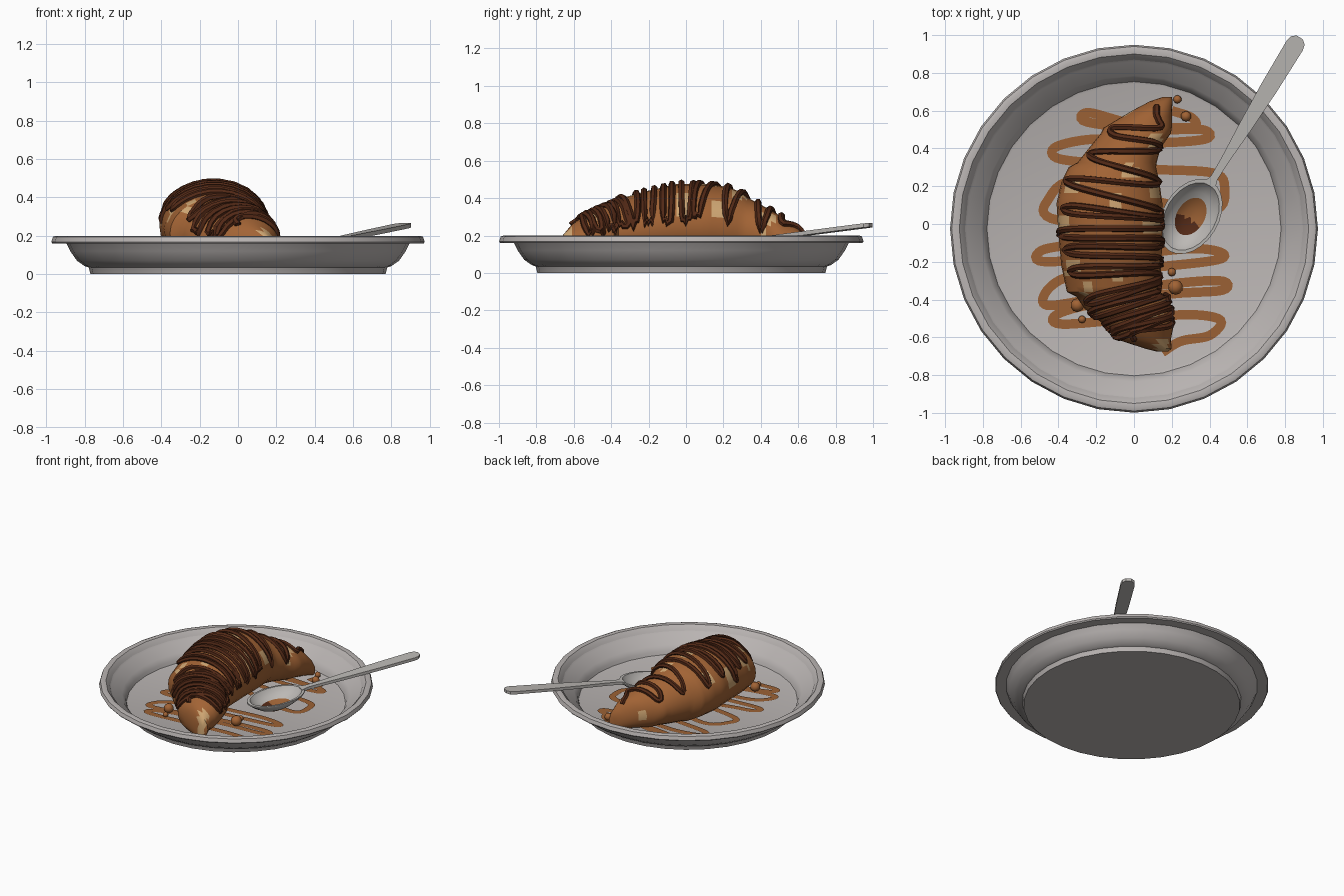
import bpy, bmesh, math
from mathutils import Vector
from mathutils.bvhtree import BVHTree

if "Cube" in bpy.data.objects:
    bpy.data.objects.remove(bpy.data.objects["Cube"])

FLOOR = 0.03


def mat(name, col):
    m = bpy.data.materials.new(name)
    m.diffuse_color = (*col, 1)
    m.use_nodes = True
    m.node_tree.nodes["Principled BSDF"].inputs["Base Color"].default_value = m.diffuse_color
    return m


GREY = mat("warm grey ceramic", (0.49, 0.46, 0.45))
STEEL = mat("spoon grey", (0.50, 0.48, 0.46))
CRUST = mat("baked crust", (0.36, 0.125, 0.035))
PALE = mat("pale flakes", (0.62, 0.38, 0.17))
CHOC = mat("dark chocolate", (0.085, 0.022, 0.008))
SAUCE = mat("caramel sauce", (0.33, 0.12, 0.035))


def finish(name, bm, mats, angle=40):
    bmesh.ops.recalc_face_normals(bm, faces=bm.faces)
    me = bpy.data.meshes.new(name)
    bm.to_mesh(me)
    bm.free()
    ob = bpy.data.objects.new(name, me)
    bpy.context.collection.objects.link(ob)
    for m in mats:
        me.materials.append(m)
    bpy.ops.object.select_all(action='DESELECT')
    ob.select_set(True)
    bpy.context.view_layer.objects.active = ob
    bpy.ops.object.shade_smooth_by_angle(angle=math.radians(angle))
    return ob


def loft(bm, rings, caps=True):
    """Join closed rings of points, optionally capping both ends."""
    vs = [[bm.verts.new(p) for p in r] for r in rings]
    n = len(vs[0])
    for a, b in zip(vs, vs[1:]):
        for i in range(n):
            j = (i + 1) % n
            bm.faces.new((a[i], a[j], b[j], b[i]))
    if caps:
        bm.faces.new(vs[0])
        bm.faces.new(vs[-1])


def smooth_path(pts, steps):
    """Catmull-Rom through the points."""
    pts = [Vector(p) for p in pts]
    p = [pts[0]] + pts + [pts[-1]]
    out = []
    for i in range(1, len(p) - 2):
        a, b, c, d = p[i - 1:i + 3]
        for k in range(steps):
            t = k / steps
            out.append(0.5 * (2 * b + (c - a) * t + (2 * a - 5 * b + 4 * c - d) * t * t
                              + (3 * b - a - 3 * c + d) * t ** 3))
    return out + [pts[-1]]


# plate: lathed profile, slightly off centre because the spoon overhangs
prof = [(0.77, 0), (0.785, 0.06), (0.81, 0.095), (0.885, 0.15), (0.895, 0.16), (0.968, 0.16),
        (0.974, 0.168), (0.965, 0.195), (0.95, 0.2), (0.925, 0.197), (0.90, 0.17), (0.875, 0.12),
        (0.84, 0.07), (0.80, 0.042), (0.765, FLOOR)]
bm = bmesh.new()
N = 32
loft(bm, [[(r * math.cos(2 * math.pi * i / N), -0.025 + r * math.sin(2 * math.pi * i / N), z)
           for i in range(N)] for r, z in prof])
finish("plate", bm, [GREY], 35)

# croissant: y, centre x, half width, top z (close pairs make the rolled steps)
st = [(-0.675, .15, .03, .15), (-0.66, .13, .07, .20), (-0.61, .05, .145, .26), (-0.54, .03, .18, .31),
      (-0.45, -.03, .23, .35), (-0.385, -.06, .245, .375), (-0.36, -.11, .245, .395), (-0.22, -.12, .265, .435),
      (-0.05, -.125, .275, .475), (0.11, -.13, .28, .475), (0.22, -.125, .26, .46), (0.30, -.115, .232, .43),
      (0.325, -.09, .21, .405), (0.40, -.05, .19, .365), (0.48, .01, .185, .32), (0.51, .02, .18, .30),
      (0.60, .095, .105, .24), (0.65, .145, .06, .17), (0.672, .175, .025, .12)]
rings = []
for a, b in zip(st, st[1:]):
    k = max(1, round((b[0] - a[0]) / 0.03))
    rings += [[a[q] + (b[q] - a[q]) * i / k for q in range(4)] for i in range(k)]
rings.append(st[-1])
bm = bmesh.new()
M = 28
secs = []
for y, c, w, top in rings:
    h = (top - FLOOR) / 2
    secs.append([(c + w * math.cos(2 * math.pi * i / M), y, FLOOR + h + h * math.sin(2 * math.pi * i / M))
                 for i in range(M)])
loft(bm, secs)
bmesh.ops.recalc_face_normals(bm, faces=bm.faces)
# pale flaky patches near chosen spots
spots = [(-.32, .21), (-.37, 0), (-.25, -.35), (-.33, -.23), (-.02, .29), (.1, .17), (0, -.42), (.15, -.64),
         (.1, .0), (-.05, .6), (.12, .45), (-.1, .12), (-.08, -.27), (.11, -.5)]
for f in bm.faces:
    p = f.calc_center_median()
    if f.normal.z > -0.1 and any(abs(p.x - x) < .033 and abs(p.y - y) < .042 for x, y in spots):
        f.material_index = 1
tree = BVHTree.FromBMesh(bm)
finish("croissant", bm, [CRUST, PALE], 40)

# chocolate drizzle: zigzag turning points dropped onto the croissant
turns = [(.12, .60), (.13, .53), (-.10, .49), (.11, .41), (-.20, .36), (.09, .23), (-.31, .22), (.12, .06),
         (-.32, .075), (.14, .0), (-.35, -.05), (.13, -.10), (-.31, -.14), (.12, -.20), (-.29, -.25),
         (.10, -.28), (-.21, -.40), (.15, -.33), (-.20, -.47), (.17, -.40), (-.14, -.54), (.18, -.47),
         (-.08, -.58), (.18, -.52), (.0, -.59)]
flat = []
for i, (x, y) in enumerate(turns):
    flat += [(x, y + .022, 0), (x, y - .022, 0)]
line = []
for p in smooth_path(flat, 8):
    hit = None
    while hit is None:
        hit = tree.ray_cast(Vector((p.x, p.y, 2)), Vector((0, 0, -1)))[0]
        p.x += 0.01 if p.x < 0 else -0.01
    if not line or (hit - line[-1]).length > 0.012:
        line.append(hit + Vector((0, 0, 0.008)))
cu = bpy.data.curves.new("drizzle_curve", 'CURVE')
cu.dimensions = '3D'
cu.bevel_depth = 0.018
cu.bevel_resolution = 1
cu.use_fill_caps = True
sp = cu.splines.new('POLY')
sp.points.add(len(line) - 1)
for q, p in zip(sp.points, line):
    q.co = (*p, 1)
tmp = bpy.data.objects.new("drizzle_helper", cu)
bpy.context.collection.objects.link(tmp)
me = bpy.data.meshes.new_from_object(tmp.evaluated_get(bpy.context.evaluated_depsgraph_get()))
bpy.data.objects.remove(tmp)
bm = bmesh.new()
bm.from_mesh(me)
for f in bm.faces:
    f.material_index = 0
finish("chocolate_drizzle", bm, [CHOC], 50)

# sauce lines lying on the plate: flat ribbon
path = [(.2, .6), (.31, .56), (.30, .51), (0, .53), (-.24, .59), (-.25, .54), (.1, .50), (.36, .50), (.38, .45),
        (.1, .43), (-.2, .45), (-.41, .41), (-.41, .35), (-.2, .32), (.1, .29), (.42, .27), (.48, .19), (.44, .08),
        (.2, .10), (-.3, .23), (-.46, .12), (-.44, .03), (-.1, -.03), (-.3, -.10), (-.49, -.14), (-.47, -.20),
        (0, -.16), (.3, -.13), (.46, -.15), (.44, -.19), (.1, -.23), (-.3, -.27), (-.44, -.33), (-.48, -.42),
        (-.35, -.42), (.1, -.33), (.45, -.30), (.47, -.35), (.2, -.37), (-.2, -.42), (-.41, -.48),
        (-.38, -.53), (0, -.50), (.3, -.48), (.46, -.51), (.40, -.59), (.25, -.62), (.15, -.68)]
bm = bmesh.new()
pts = smooth_path([(x, y, FLOOR + .005) for x, y in path], 6)
prev = None
for i, p in enumerate(pts):
    t = (pts[min(i + 1, len(pts) - 1)] - pts[max(i - 1, 0)]).normalized()
    s = Vector((-t.y, t.x, 0)) * 0.025
    cur = (bm.verts.new(p + s), bm.verts.new(p - s))
    if prev:
        bm.faces.new((prev[0], prev[1], cur[1], cur[0]))
    prev = cur
for f in bm.faces:
    f.normal_update()
    if f.normal.z < 0:
        f.normal_flip()
me = bpy.data.meshes.new("plate_sauce")
bm.to_mesh(me)
bm.free()
me.materials.append(SAUCE)
bpy.context.collection.objects.link(bpy.data.objects.new("plate_sauce", me))

# crumbs
for i, (x, y, r) in enumerate([(.23, .66, .022), (.275, .57, .028), (.2, -.255, .022), (.22, -.335, .04),
                               (-.3, -.43, .036), (-.275, -.505, .02)]):
    bm = bmesh.new()
    bmesh.ops.create_icosphere(bm, subdivisions=2, radius=r)
    bmesh.ops.translate(bm, verts=bm.verts, vec=(x, y, FLOOR + r * .9))
    finish(f"crumb_{i}", bm, [CRUST], 40)

# spoon: u runs along the handle, v across
U = Vector((0.52, 0.854, 0.11))
V = Vector((0.854, -0.52, 0))
C = Vector((0.30, 0.04, 0.135))


def spoon_pt(u, v, w):
    return C + U * u + V * v + Vector((0, 0, w))


bm = bmesh.new()
K = 24
rad = [(.02, -.1), (.3, -.092), (.6, -.065), (.85, -.03), (1, -.004), (1, .006), (.9, .006), (.8, -.022),
       (.65, -.042), (.5, -.06), (.35, -.073), (.2, -.08), (.02, -.083)]
loft(bm, [[spoon_pt(.215 * r * math.cos(2 * math.pi * i / K), .148 * r * math.sin(2 * math.pi * i / K), w)
           for i in range(K)] for r, w in rad])
# sauce left inside the bowl, the lower half dark
bm.normal_update()
for f in bm.faces:
    d = f.calc_center_median() - C
    u, v = d.x * .52 + d.y * .854, d.x * .854 - d.y * .52
    inner = d.z - U.z * u > -.0835
    if inner and math.hypot(u / .215, v / .148) < .53 and d.z < -.03:
        f.material_index = 2 if u < -.015 else 1
finish("spoon_bowl", bm, [STEEL, SAUCE, CHOC], 45)

# handle: u, half width
bm = bmesh.new()
loft(bm, [[spoon_pt(u, s * h, w) for s, w in ((-1, -.012), (1, -.012), (1, .010), (-1, .010))]
          for u, h in [(.19, .035), (.24, .02), (.34, .022), (.55, .035), (.80, .046), (1.06, .05),
                       (1.09, .043), (1.11, .02)]])
finish("spoon_handle", bm, [STEEL], 30)
